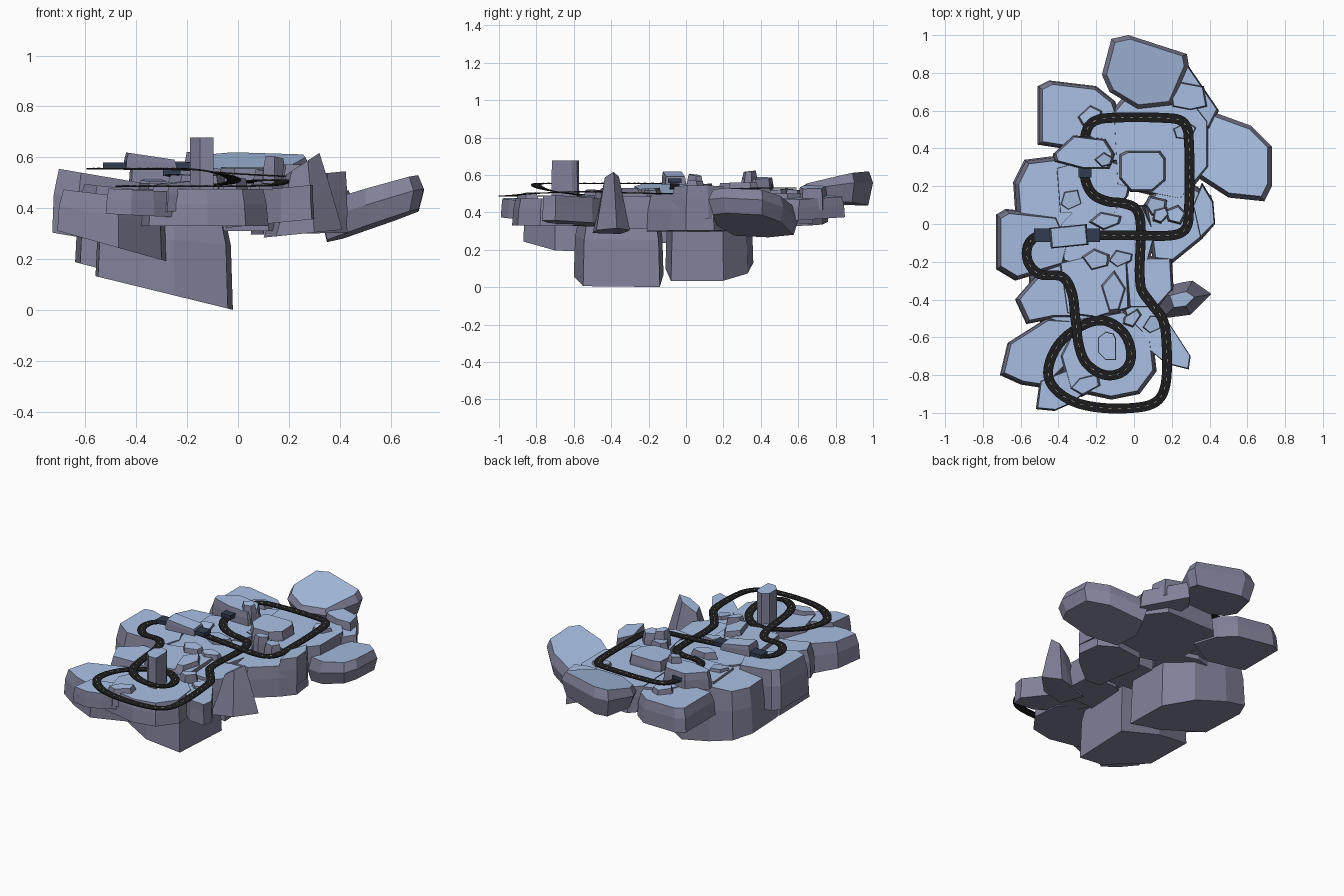
import bpy, bmesh, math, random
from mathutils import Vector

random.seed(7)


def material(name, rgb):
    m = bpy.data.materials.new(name)
    m.diffuse_color = (*rgb, 1)
    return m


STONE_SIDE = material("stone_side", (0.22, 0.22, 0.32))
STONE_TOP = material("stone_top", (0.40, 0.53, 0.78))
ASPHALT = material("asphalt", (0.012, 0.012, 0.014))
PORTAL = material("portal_dark", (0.03, 0.045, 0.08))
PAINT = material("lane_paint", (0.75, 0.68, 0.4))


def add(name, bm, *mats):
    bmesh.ops.recalc_face_normals(bm, faces=bm.faces)
    me = bpy.data.meshes.new(name)
    bm.to_mesh(me)
    bm.free()
    ob = bpy.data.objects.new(name, me)
    bpy.context.collection.objects.link(ob)
    for m in mats:
        me.materials.append(m)
    return ob


def rock(name, outline, top, bot, tx=0, ty=0, bx=None, by=None, rim=.89, foot=1, mid=.97, f=.4):
    """Faceted boulder on an outline; tx/ty slope the top, bx/by the underside."""
    bx, by = (tx if bx is None else bx), (ty if by is None else by)
    xs, ys = [p[0] for p in outline], [p[1] for p in outline]
    cx, cy = (min(xs) + max(xs)) / 2, (min(ys) + max(ys)) / 2
    n = len(outline)
    bm = bmesh.new()
    rows = []
    for scale, d in ((rim, 0), (mid, f), (foot, 1)):
        row = []
        for x, y in outline:
            px, py = (x - cx) * scale, (y - cy) * scale
            zt, zb = top + tx * px + ty * py, bot + bx * px + by * py
            row.append(bm.verts.new((cx + px, cy + py, zt + (zb - zt) * d)))
        rows.append(row)
    for a, b in zip(rows, rows[1:]):
        for i in range(n):
            j = (i + 1) % n
            bm.faces.new((a[i], a[j], b[j], b[i]))
    bm.faces.new(rows[0]).material_index = 1
    bm.faces.new(rows[-1][::-1])
    return add(name, bm, STONE_SIDE, STONE_TOP)


# Deep foundation blocks with slanted undersides
rock("foundation_front", [(-.02, -.14), (-.3, -.12), (-.56, -.18), (-.55, -.5), (-.25, -.6), (-.04, -.55)],
     .42, .067, bx=-.245, by=0, rim=.84)
rock("foundation_back", [(-.05, .2), (-.2, .33), (-.42, .36), (-.58, .34), (-.64, .22), (-.62, -.07), (-.3, -.11),
                         (-.04, -.08)], .48, .11, bx=-.26, by=0, rim=.9)

# Large outer boulders
rock("boulder_back", [(-.12, .98), (-.03, 1), (.28, .9), (.29, .84), (.2, .63), (.02, .61), (-.13, .7), (-.17, .79)],
     .585, .45, .04, .22, by=-.05, foot=.87, mid=1, f=.35)
rock("boulder_back_left", [(-.51, .73), (-.45, .76), (-.2, .73), (-.1, .65), (-.05, .5), (-.25, .38), (-.51, .42)],
     .49, .34, -.06)
rock("boulder_back_plateau", [(-.12, .6), (-.05, .68), (.3, .68), (.4, .55), (.4, .3), (.25, .12), (.1, .15), (-.1, .2)],
     .50, .34, rim=.94)
rock("boulder_back_right_ledge", [(.2, .6), (.2, .75), (.28, .85), (.45, .6), (.4, .5), (.3, .5)], .48, .37, -.1)
rock("boulder_right", [(.33, .45), (.4, .6), (.62, .52), (.73, .41), (.73, .2), (.69, .12), (.5, .14), (.33, .25)],
     .475, .33, .27, -.05, bx=.33, foot=.9, mid=1, f=.45)
rock("boulder_left", [(-.73, .05), (-.68, .08), (-.4, .05), (-.33, -.1), (-.36, -.22), (-.63, -.3), (-.73, -.24)],
     .525, .27, -.17, rim=.87)
rock("boulder_left_low", [(-.63, -.4), (-.5, -.25), (-.3, -.25), (-.28, -.5), (-.42, -.5), (-.57, -.53)],
     .48, .28, -.1, bx=-.2, rim=.85)
rock("boulder_front_left", [(-.71, -.8), (-.67, -.63), (-.45, -.49), (-.27, -.5), (-.3, -.7), (-.47, -.87), (-.6, -.85)],
     .45, .25, -.12, bx=-.28)
rock("boulder_front", [(-.4, -.7), (-.3, -.5), (-.05, -.45), (.1, -.6), (.12, -.78), (.03, -.9), (-.12, -.93),
                       (-.35, -.88)], .475, .33, rim=.92)
rock("boulder_front_corner", [(-.52, -.98), (-.5, -.83), (-.3, -.75), (-.2, -.85), (-.33, -.95), (-.42, -.99)],
     .47, .37, -.05, rim=.93)
rock("boulder_front_right", [(-.05, -.45), (.05, -.4), (.17, -.5), (.3, -.7), (.29, -.77), (.17, -.74), (0, -.6)],
     .475, .34, .1, rim=.97)

# Middle plateau boulders
rock("plateau_center_left", [(-.4, -.2), (-.2, -.15), (-.03, -.2), (-.02, -.45), (-.2, -.5), (-.36, -.48)],
     .50, .31, rim=.93)
rock("plateau_center", [(-.4, 0), (-.3, .1), (.05, .1), (.12, -.05), (.08, -.2), (-.2, -.22), (-.38, -.2)],
     .49, .33, rim=.95)
rock("plateau_center_right", [(-.05, -.2), (0, -.17), (.2, -.17), (.21, -.35), (.12, -.45), (-.03, -.45)],
     .485, .31, rim=.9)
rock("plateau_right", [(.08, -.05), (.05, .1), (.12, .2), (.3, .22), (.41, .15), (.43, 0), (.36, -.08), (.2, -.21),
                       (.1, -.2)], .495, .30, .02)
rock("plateau_back_left", [(-.42, .3), (-.2, .36), (0, .3), (-.03, .15), (-.1, .05), (-.4, .05)], .495, .34, rim=.94)
rock("plateau_link", [(-.3, .4), (-.25, .55), (-.1, .6), (.02, .5), (0, .33), (-.25, .33)], .495, .37, rim=.94)

# Raised boulders beside and above the road
rock("bluff_back_left", [(-.43, .37), (-.32, .47), (-.15, .45), (-.1, .37), (-.13, .29), (-.27, .29), (-.42, .33)],
     .585, .48, -.04, bx=0)
rock("bluff_center", [(-.08, .37), (-.04, .39), (.14, .39), (.17, .35), (.17, .23), (.1, .17), (-.02, .17), (-.08, .24)],
     .56, .44, 0, .03)
rock("bluff_over_tunnel", [(-.45, -.02), (-.25, 0), (-.24, -.11), (-.44, -.13)], .605, .55, -.15, bx=0, rim=.9)
rock("bluff_back_right", [(.19, .7), (.21, .76), (.37, .73), (.39, .62), (.3, .6), (.2, .62)], .535, .42, -.1)
rock("bluff_right_lower", [(.31, .1), (.36, .22), (.42, .12), (.43, 0), (.35, -.08)], .54, .36, .1)

# Upright fin on the front right
rock("fin_right", [(.1, -.35), (.25, -.31), (.31, -.3), (.41, -.37), (.3, -.48), (.15, -.5)],
     .575, .30, .65, 0, bx=.1, rim=.42, mid=.7, f=.5)

# Tall stone pillar in the inner loop
rock("pillar", [(-.19, -.6), (-.15, -.57), (-.11, -.58), (-.095, -.61), (-.095, -.72), (-.15, -.72), (-.19, -.68)],
     .677, .45, rim=.96, mid=.98)

# Small scattered stones: x, y, half width, half depth, top, rotation
stones = [
    (-.23, .57, .07, .06, .522, 10), (.27, .49, .07, .055, .522, 0),
    (-.16, .34, .05, .04, .62, 5), (.12, .10, .06, .06, .55, 20),
    (.14, .05, .05, .04, .60, 45), (.22, .05, .05, .06, .57, 60),
    (-.25, -.85, .10, .05, .50, 25), (-.01, -.50, .06, .04, .52, 50),
    (-.07, -.18, .07, .05, .52, 15), (-.20, -.19, .08, .06, .53, 0),
    (-.15, .02, .09, .05, .53, 10), (.10, -.53, .06, .05, .49, 30),
    (-.11, -.36, .07, .12, .53, 0), (-.33, .13, .07, .06, .51, 25),
]
for i, (x, y, w, d, t, r) in enumerate(stones):
    c, s = math.cos(math.radians(r)), math.sin(math.radians(r))
    pts = []
    for k in range(5):
        a = (k + random.uniform(-.25, .25)) * math.tau / 5 + .4
        u, v = w * 1.1 * math.cos(a), d * 1.1 * math.sin(a)
        pts.append((x + u * c - v * s, y + u * s + v * c))
    rock(f"stone_{i}", pts, t, t - .11, random.uniform(-.12, .12), random.uniform(-.12, .12), rim=.75, mid=.92)

# Road centre line, a closed loop with an inner spiral
ROAD = [Vector(p) for p in (
    (-.21, -.06, .55), (0, -.06, .535), (.2, -.06, .525), (.27, -.03, .525), (.29, .05, .525),
    (.29, .45, .53), (.265, .535, .53), (.19, .56, .53), (-.15, .56, .53), (-.23, .53, .53),
    (-.26, .45, .53), (-.26, .25, .53), (-.22, .16, .52), (-.14, .12, .51), (-.06, .11, .505),
    (.01, .08, .505), (.035, 0, .50), (.035, -.33, .505), (.09, -.42, .51), (.15, -.5, .51),
    (.17, -.6, .51), (.17, -.83, .50), (.13, -.93, .49), (.03, -.97, .487), (-.2, -.97, .487),
    (-.36, -.92, .487), (-.45, -.82, .487), (-.43, -.69, .487), (-.34, -.58, .487),
    (-.18, -.51, .49), (-.06, -.57, .495), (-.015, -.69, .51), (-.05, -.775, .53),
    (-.15, -.80, .55), (-.25, -.74, .555), (-.29, -.65, .555), (-.31, -.5, .555),
    (-.33, -.36, .555), (-.38, -.28, .555), (-.5, -.265, .555), (-.56, -.2, .555),
    (-.56, -.11, .555), (-.5, -.06, .555), (-.38, -.06, .555))]


def sample(pts, step=.016):
    n, out = len(pts), []
    for i in range(n):
        p, q = pts[i], pts[(i + 1) % n]
        length = (q - p).length
        a = (q - pts[i - 1]).normalized() * length
        b = (pts[(i + 2) % n] - p).normalized() * length
        k = max(2, round(length / step))
        for j in range(k):
            t = j / k
            out.append(p * (2*t**3 - 3*t*t + 1) + a * (t**3 - 2*t*t + t)
                       + q * (3*t*t - 2*t**3) + b * (t**3 - t*t))
    return out


path = sample(ROAD)
N = len(path)


def section(bm, i, half, lo, hi):
    d = path[(i + 1) % N] - path[i - 1]
    side = Vector((-d.y, d.x, 0)).normalized() * half
    return [bm.verts.new(path[i % N] + side * s + Vector((0, 0, z)))
            for s, z in ((-1, lo), (1, lo), (1, hi), (-1, hi))]


def bridge(bm, a, b):
    for k in range(4):
        bm.faces.new((a[k], a[(k + 1) % 4], b[(k + 1) % 4], b[k]))


# Road ribbon
bm = bmesh.new()
secs = [section(bm, i, .026, -.003, .003) for i in range(N)]
for i in range(N):
    bridge(bm, secs[i - 1], secs[i])
add("road", bm, ASPHALT)

# Dashed lane markings
bm = bmesh.new()
for i in range(0, N - 1, 3):
    a, b = section(bm, i, .0012, .002, .0042), section(bm, i + 1, .0012, .002, .0042)
    bridge(bm, a, b)
    bm.faces.new(a)
    bm.faces.new(b)
add("lane_dashes", bm, PAINT)

# Tunnel shells where the road passes under rock
for name, center, size in (("tunnel_left", (-.355, -.06, .568), (.35, .07, .024)),
                           ("tunnel_back", (-.26, .355, .54), (.07, .22, .026))):
    bm = bmesh.new()
    bmesh.ops.create_cube(bm, size=1)
    for v in bm.verts:
        v.co = Vector([c + s * k for c, s, k in zip(center, size, v.co)])
    add(name, bm, PORTAL)
